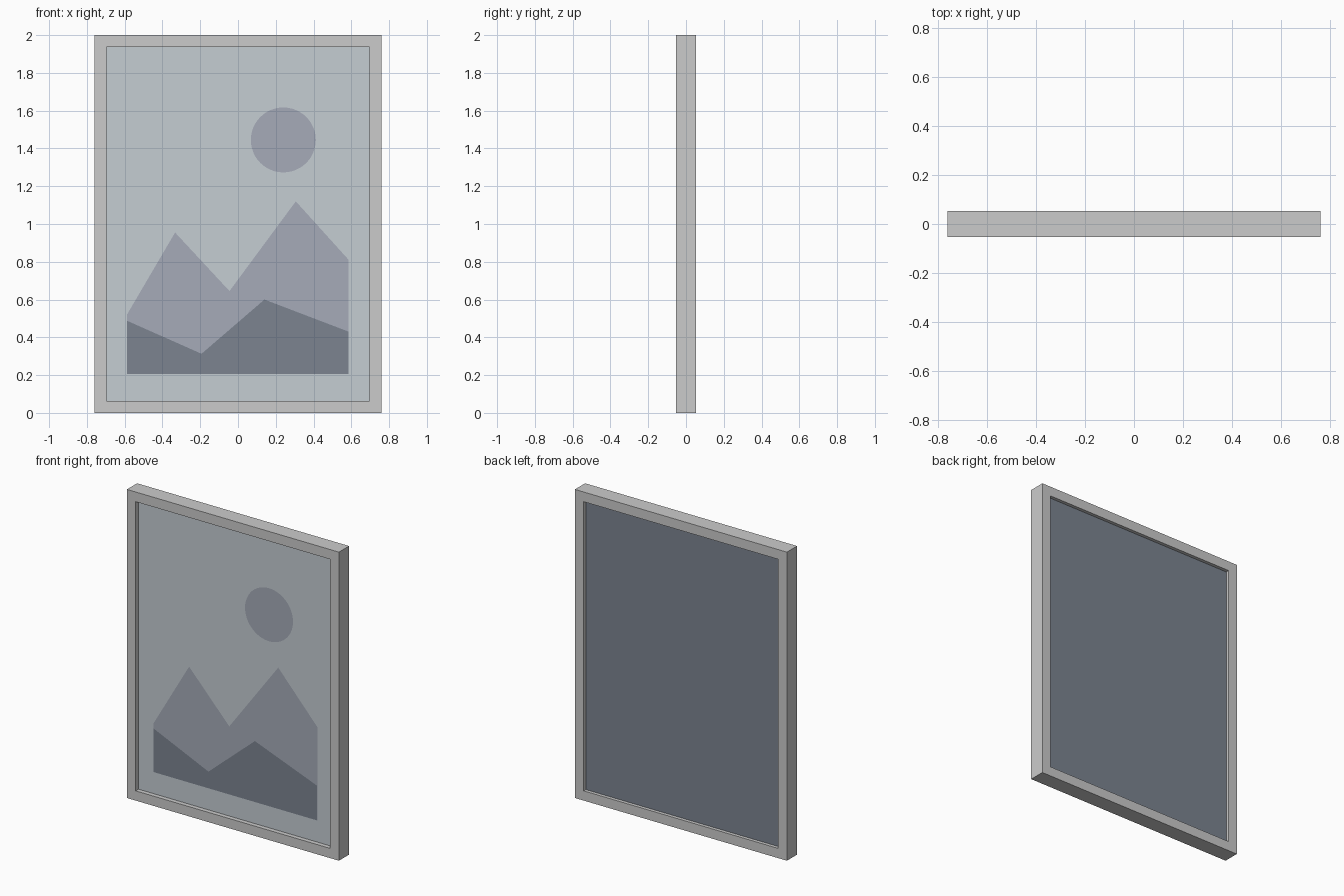
import bpy
import math

if "Cube" in bpy.data.objects:
    bpy.data.objects.remove(bpy.data.objects["Cube"])

# Overall sizes
W, H, D = 0.76, 2.0, 0.052         # half width, height, half depth
RAIL = 0.063                       # visible rail width
FRONT, BACK = -0.021, 0.03         # front and back of the recessed panel


def material(name, rgb):
    m = bpy.data.materials.new(name)
    m.diffuse_color = (*rgb, 1)
    m.use_nodes = True
    m.node_tree.nodes["Principled BSDF"].inputs["Base Color"].default_value = m.diffuse_color
    return m


def make(name, verts, faces, mat=None):
    me = bpy.data.meshes.new(name)
    me.from_pydata(verts, [], faces)
    ob = bpy.data.objects.new(name, me)
    bpy.context.collection.objects.link(ob)
    if mat:
        me.materials.append(mat)
    return ob


def flat_shape(name, outline, y, mat):
    """Flat paper shape facing -y; outline is counter-clockwise seen from the front."""
    return make(name, [(x, y, z) for x, z in outline], [range(len(outline))], mat)


def rect(inset):
    w = W - inset
    return [(-w, inset), (w, inset), (w, H - inset), (-w, H - inset)]


def mountain(name, ridge, y, mat):
    base = [(ridge[0][0], 0.205), (ridge[-1][0], 0.205)]
    return flat_shape(name, base + ridge[::-1], y, mat)


light = material("paper_light", (0.56, 0.61, 0.65))
mid = material("paper_mid", (0.38, 0.41, 0.48))
dark = material("paper_dark", (0.20, 0.23, 0.28))

# Frame: four rectangular loops joined into a closed ring
loops = [(0, -D), (0, D), (RAIL, D), (RAIL, -D)]
verts = [(x, y, z) for inset, y in loops for x, z in rect(inset)]
faces = [(4 * a + i, 4 * a + (i + 1) % 4, 4 * ((a + 1) % 4) + (i + 1) % 4, 4 * ((a + 1) % 4) + i)
         for a in range(4) for i in range(4)]
make("frame", verts, [f[::-1] for f in faces])

# Backing board filling the frame opening
bpy.ops.mesh.primitive_cube_add(size=1, location=(0, (FRONT + BACK) / 2, H / 2))
board = bpy.context.object
board.name = "backing_board"
board.scale = (2 * (W - RAIL), BACK - FRONT, H - 2 * RAIL)
bpy.ops.object.transform_apply(location=False, rotation=False, scale=True)
board.data.materials.append(dark)

# Picture: sheet, sun and two layers of mountains
flat_shape("picture_sheet", rect(RAIL), FRONT - 0.002, light)
sun = [(0.24 + 0.172 * math.cos(t), 1.445 + 0.172 * math.sin(t))
       for t in (2 * math.pi * i / 48 for i in range(48))]
flat_shape("sun", sun, FRONT - 0.004, mid)
mountain("far_mountains", [(-0.588, 0.52), (-0.333, 0.955), (-0.045, 0.645),
                           (0.306, 1.12), (0.586, 0.81)], FRONT - 0.004, mid)
mountain("near_hills", [(-0.588, 0.488), (-0.193, 0.313), (0.14, 0.60),
                        (0.586, 0.43)], FRONT - 0.006, dark)

# The ring winding is made consistent by recalculating outward normals
import bmesh
bm = bmesh.new()
me = bpy.data.objects["frame"].data
bm.from_mesh(me)
bmesh.ops.recalc_face_normals(bm, faces=bm.faces)
bm.to_mesh(me)
bm.free()
